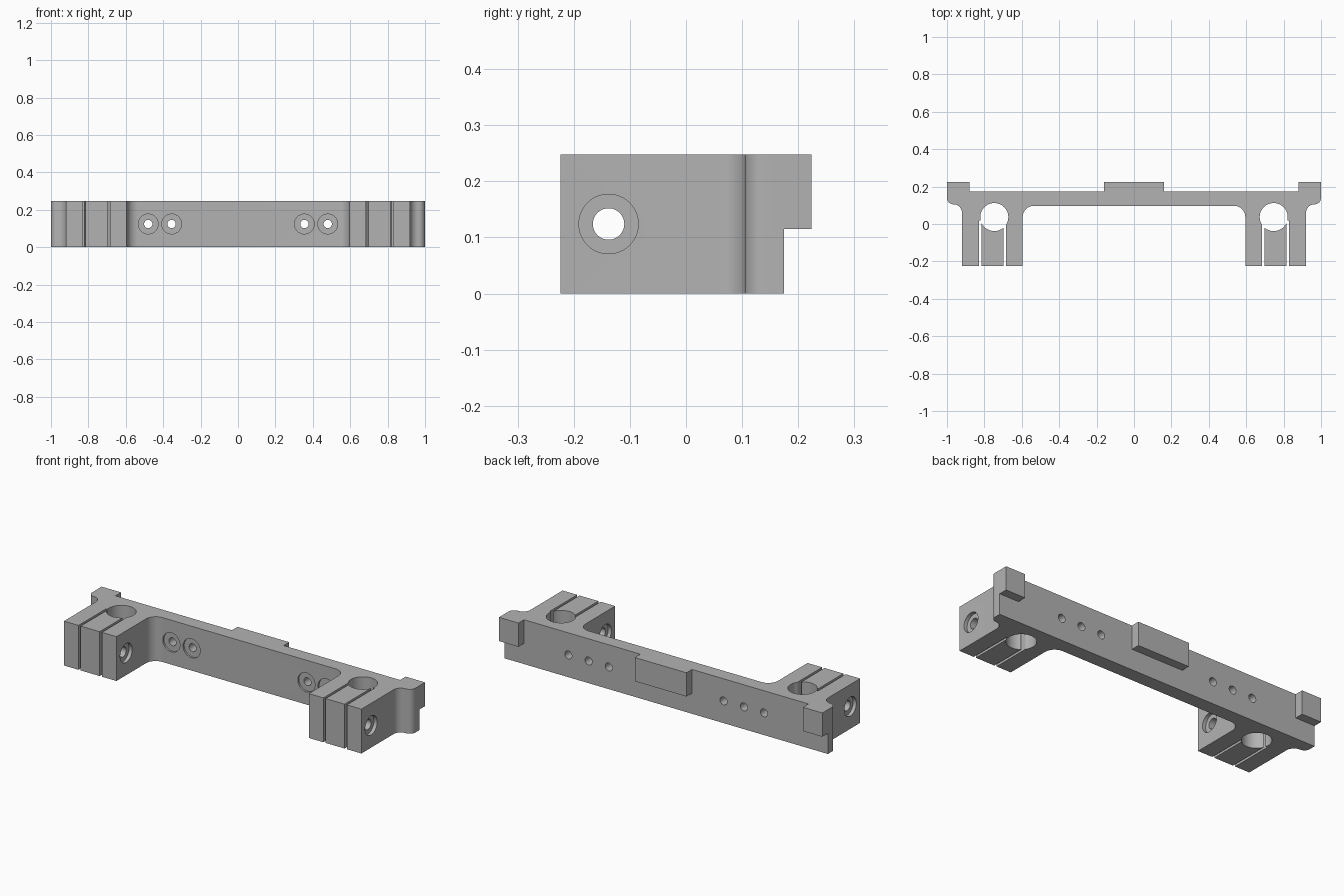
import bpy
import bmesh
from math import sin, cos, pi, radians
from mathutils import Matrix, Vector

if "Cube" in bpy.data.objects:
    bpy.data.objects.remove(bpy.data.objects["Cube"])

HEIGHT = 0.248
STEP_Z = 0.115
FRONT, BACK, PAD = -0.224, 0.175, 0.224

grey = bpy.data.materials.new("machined grey")
grey.use_nodes = True
colour = (0.45, 0.45, 0.45, 1)
grey.diffuse_color = colour
grey.node_tree.nodes["Principled BSDF"].inputs["Base Color"].default_value = colour


def to_object(bm, name):
    bmesh.ops.recalc_face_normals(bm, faces=bm.faces)
    mesh = bpy.data.meshes.new(name)
    bm.to_mesh(mesh)
    bm.free()
    mesh.materials.append(grey)
    obj = bpy.data.objects.new(name, mesh)
    bpy.context.collection.objects.link(obj)
    return obj


def prism(name, outline, z0, z1):
    bm = bmesh.new()
    face = bm.faces.new([bm.verts.new((x, y, z0)) for x, y in outline])
    new = bmesh.ops.extrude_face_region(bm, geom=[face])["geom"]
    verts = [v for v in new if isinstance(v, bmesh.types.BMVert)]
    bmesh.ops.translate(bm, verts=verts, vec=(0, 0, z1 - z0))
    return to_object(bm, name)


def box(name, x0, x1, y0, y1, z0, z1):
    return prism(name, [(x0, y0), (x1, y0), (x1, y1), (x0, y1)], z0, z1)


def cylinder(name, centre, radius, length, axis):
    bm = bmesh.new()
    turn = Vector((0, 0, 1)).rotation_difference(Vector(axis)).to_matrix().to_4x4()
    bmesh.ops.create_cone(bm, cap_ends=True, segments=48, radius1=radius, radius2=radius,
                          depth=length, matrix=Matrix.Translation(centre) @ turn)
    return to_object(bm, name)


def arc(cx, cy, r, start, end, steps=10):
    angles = [radians(start + (end - start) * i / steps) for i in range(steps + 1)]
    return [(cx + r * cos(a), cy + r * sin(a)) for a in angles]


def combine(target, tool, operation="DIFFERENCE"):
    mod = target.modifiers.new(tool.name, "BOOLEAN")
    mod.object = tool
    mod.operation = operation
    mod.solver = "EXACT"
    bpy.context.view_layer.update()
    result = bpy.data.meshes.new_from_object(
        target.evaluated_get(bpy.context.evaluated_depsgraph_get()))
    target.modifiers.clear()
    target.data = result
    bpy.data.objects.remove(tool)


# Bar with two clamp legs and filleted corners
half = arc(0.535, 0.037, 0.06, 90, 0)
half += [(0.595, FRONT), (0.92, FRONT)]
half += arc(0.965, 0.06, 0.045, 180, 90)
half += arc(0.965, 0.14, 0.035, -90, 0)[1:]
half += [(1, BACK)]
outline = half + [(-x, y) for x, y in reversed(half)]
bracket = prism("clamp_bracket", outline, 0, HEIGHT)

# Raised pads on the back
for name, x0, x1 in (("left_pad", 0.88, 1), ("middle_pad", -0.16, 0.16), ("right_pad", -1, -0.88)):
    combine(bracket, box(name, x0, x1, BACK - 0.02, PAD, STEP_Z, HEIGHT), "UNION")

mid = HEIGHT / 2
for s in (-1, 1):
    # Rod bore and the two clamping slots
    combine(bracket, cylinder("rod_bore", (s * 0.747, 0.037, mid), 0.075, 0.5, (0, 0, 1)))
    for x in (0.692, 0.823):
        combine(bracket, box("slot", s * x - 0.007, s * x + 0.007, FRONT - 0.1, 0.02, -0.1, 0.4))
    # Clamp bolt hole with a counterbore on each side
    combine(bracket, cylinder("bolt_hole", (s * 0.757, -0.138, mid), 0.028, 0.5, (1, 0, 0)))
    for x in (0.595, 0.92):
        combine(bracket, cylinder("bolt_recess", (s * x, -0.138, mid), 0.053, 0.04, (1, 0, 0)))
    # Mounting holes through the bar, recessed at the front
    for x in (0.355, 0.48):
        combine(bracket, cylinder("mount_hole", (s * x, 0.15, mid), 0.022, 0.3, (0, 1, 0)))
        combine(bracket, cylinder("mount_recess", (s * x, 0.097, mid), 0.053, 0.02, (0, 1, 0)))
    combine(bracket, cylinder("blind_hole", (s * 0.605, 0.15, mid), 0.022, 0.1, (0, 1, 0)))

# Smooth curved walls, crisp edges
bpy.ops.object.select_all(action="DESELECT")
bracket.select_set(True)
bpy.context.view_layer.objects.active = bracket
bpy.ops.object.shade_smooth_by_angle(angle=radians(30))
